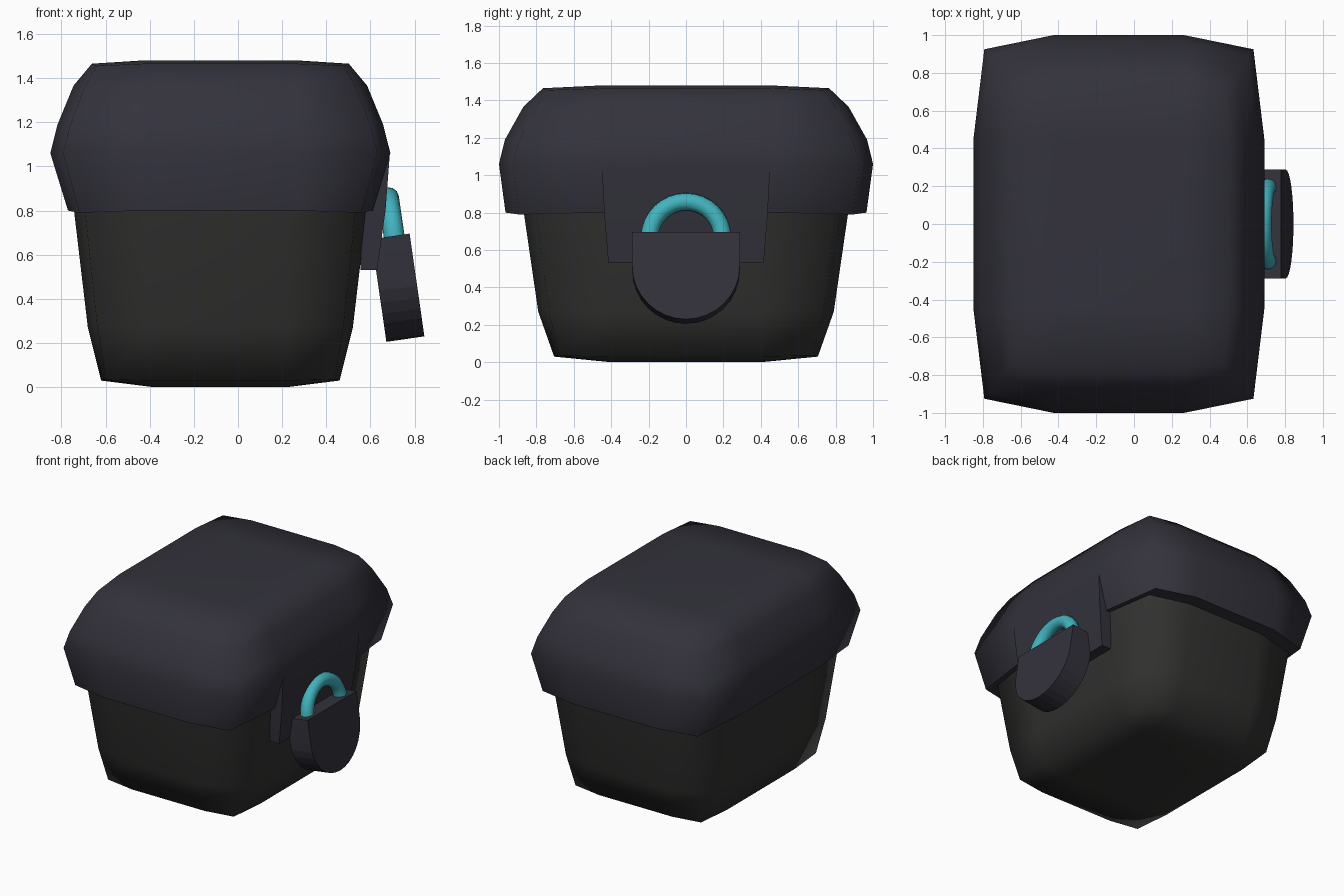
import bpy, bmesh, math
from mathutils import Matrix

if "Cube" in bpy.data.objects:
    bpy.data.objects.remove(bpy.data.objects["Cube"])

CX = -0.08  # chest axis in x


def material(name, rgb):
    m = bpy.data.materials.new(name)
    m.diffuse_color = (*rgb, 1)
    m.use_nodes = True
    m.node_tree.nodes["Principled BSDF"].inputs["Base Color"].default_value = m.diffuse_color
    return m


DARK = material("dark_slate", (0.033, 0.032, 0.045))
BLACK = material("charcoal", (0.03, 0.03, 0.029))
TEAL = material("teal", (0.055, 0.45, 0.52))


def finish(bm, name, mat, angle):
    bmesh.ops.recalc_face_normals(bm, faces=bm.faces[:])
    me = bpy.data.meshes.new(name)
    bm.to_mesh(me)
    bm.free()
    ob = bpy.data.objects.new(name, me)
    bpy.context.collection.objects.link(ob)
    me.materials.append(mat)
    bpy.ops.object.select_all(action='DESELECT')
    ob.select_set(True)
    bpy.context.view_layer.objects.active = ob
    bpy.ops.object.shade_smooth_by_angle(angle=math.radians(angle))
    return ob


def bulged_box(name, levels, mx, my, z_low, z_high, mat):
    """Stack of 12-point bulged rectangles: level = (half x, half y, z, corner z, corner ratio)."""
    bm = bmesh.new()
    rings = []
    for hx, hy, z, zc, cr in levels:
        a, b = hx * cr, hy * cr
        pts = [(a, b, zc), (mx, hy, z), (-mx, hy, z),
               (-a, b, zc), (-hx, my, z), (-hx, -my, z),
               (-a, -b, zc), (-mx, -hy, z), (mx, -hy, z),
               (a, -b, zc), (hx, -my, z), (hx, my, z)]
        rings.append([bm.verts.new((CX + x, y, w)) for x, y, w in pts])
    for r, s in zip(rings, rings[1:]):
        for i in range(12):
            j = (i + 1) % 12
            bm.faces.new((r[i], r[j], s[j], s[i]))
    # slightly domed caps as a 3 x 3 grid
    for r, z in ((rings[0], z_low), (rings[-1], z_high)):
        inner = [bm.verts.new((CX + sx * mx, sy * my, z))
                 for sx, sy in ((1, 1), (-1, 1), (-1, -1), (1, -1))]
        for k in range(4):
            bm.faces.new((r[3 * k], r[3 * k + 1], inner[k], r[3 * k - 1]))
            bm.faces.new((r[3 * k + 1], r[3 * k + 2], inner[(k + 1) % 4], inner[k]))
        bm.faces.new(inner)
    return finish(bm, name, mat, 72)


# Chest body, tapering to the bottom
bulged_box("chest_base", [
    (0.54, 0.705, 0.03, 0.035, 0.96),
    (0.60, 0.79, 0.27, 0.28, 0.93),
    (0.665, 0.87, 0.82, 0.82, 0.925)], 0.30, 0.40, 0.0, 0.82, BLACK)

# Rounded lid
bulged_box("chest_lid", [
    (0.69, 0.965, 0.80, 0.79, 0.925),
    (0.77, 1.00, 1.06, 1.06, 0.925),
    (0.737, 0.968, 1.19, 1.18, 0.925),
    (0.665, 0.87, 1.365, 1.35, 0.93),
    (0.582, 0.765, 1.465, 1.455, 0.965)], 0.345, 0.45, 0.80, 1.48, DARK)

# Hasp flap hanging from the lid's right side
bm = bmesh.new()
rows = []
for x0, x1, y, z in ((0.555, 0.63, 0.415, 0.53), (0.56, 0.668, 0.437, 0.80),
                     (0.58, 0.687, 0.45, 1.05)):
    rows.append([bm.verts.new(p) for p in
                 ((x0, -y, z), (x1, -y, z), (x1, y, z), (x0, y, z))])
for r, s in zip(rows, rows[1:]):
    for i in range(4):
        j = (i + 1) % 4
        bm.faces.new((r[i], r[j], s[j], s[i]))
bm.faces.new(rows[0])
bm.faces.new(rows[-1])
finish(bm, "lid_flap", DARK, 30)

# Padlock parts share one tilted frame, origin at the middle of the body's top
TILT = Matrix.Translation((0.691, 0, 0.683)) @ Matrix.Rotation(math.radians(-8.2), 4, 'Y')

# Padlock body: flat top, round bottom
R, T, STRAIGHT = 0.288, 0.087, 0.182
outline = [(R, 0)]
for i in range(17):
    a = math.pi * i / 16
    outline.append((R * math.cos(a), -STRAIGHT - R * math.sin(a)))
outline.append((-R, 0))
bm = bmesh.new()
face = bm.faces.new([bm.verts.new((-T, y, z)) for y, z in outline])
ext = bmesh.ops.extrude_face_region(bm, geom=[face])
bmesh.ops.translate(bm, vec=(2 * T, 0, 0),
                    verts=[g for g in ext["geom"] if isinstance(g, bmesh.types.BMVert)])
if not any(len(f.verts) > 4 and f.calc_center_median().x < 0 for f in bm.faces):
    bm.faces.new([v for v in bm.verts if v.co.x < 0])
bm.transform(TILT)
finish(bm, "padlock_body", DARK, 10)

# Padlock shackle: half ring with short legs sunk in the body
r, tube, sides = 0.195, 0.047, 12
path = [(r, -0.10, 0)] + [(r * math.cos(math.pi * i / 16), -0.02 + r * math.sin(math.pi * i / 16),
                           math.pi * i / 16) for i in range(17)] + [(-r, -0.10, math.pi)]
bm = bmesh.new()
loops = []
for y, z, a in path:
    loop = []
    for k in range(sides):
        t = 2 * math.pi * k / sides
        d = tube * math.cos(t)
        loop.append(bm.verts.new((0.016 + tube * math.sin(t),
                                  y + d * math.cos(a), z + d * math.sin(a))))
    loops.append(loop)
for p, q in zip(loops, loops[1:]):
    for k in range(sides):
        n = (k + 1) % sides
        bm.faces.new((p[k], p[n], q[n], q[k]))
bm.faces.new(loops[0])
bm.faces.new(loops[-1])
bm.transform(TILT)
finish(bm, "padlock_shackle", TEAL, 40)
